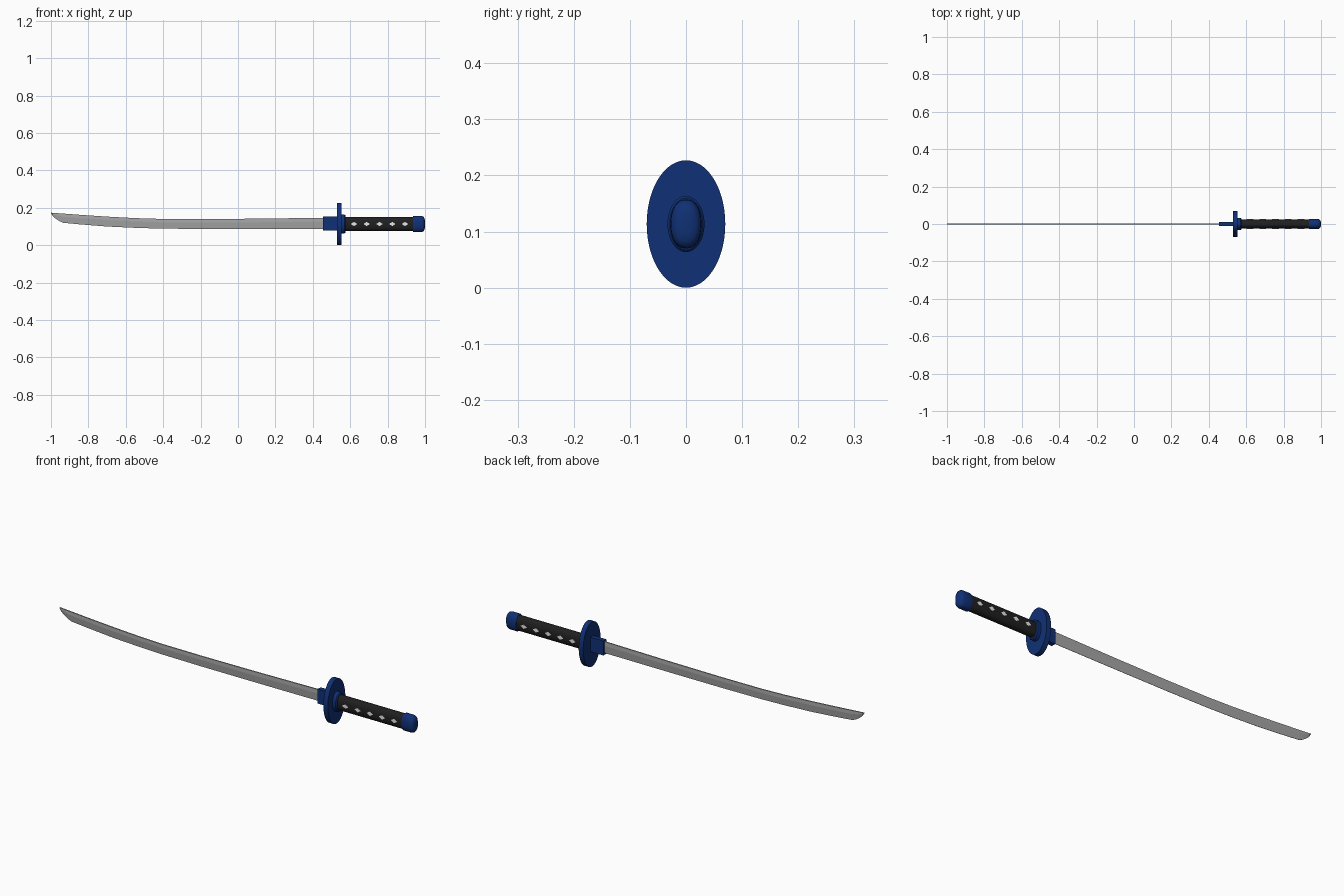
import bpy, bmesh, math

if "Cube" in bpy.data.objects:
    bpy.data.objects.remove(bpy.data.objects["Cube"])

ZC = 0.1135  # grip axis height


def material(name, rgb):
    m = bpy.data.materials.new(name)
    m.diffuse_color = (*rgb, 1)
    m.use_nodes = True
    m.node_tree.nodes["Principled BSDF"].inputs["Base Color"].default_value = m.diffuse_color
    return m


STEEL = material("steel grey", (0.38, 0.38, 0.38))
BLUE = material("deep blue", (0.005, 0.03, 0.18))
BLACK = material("wrap black", (0.014, 0.014, 0.014))
WHITE = material("inlay white", (0.85, 0.85, 0.85))


def loft(name, rings, mat, smooth=True):
    """Skin a list of equal-length vertex rings and cap both ends."""
    bm = bmesh.new()
    vr = [[bm.verts.new(p) for p in r] for r in rings]
    n = len(rings[0])
    for a, b in zip(vr, vr[1:]):
        for i in range(n):
            j = (i + 1) % n
            bm.faces.new((a[i], a[j], b[j], b[i]))
    bm.faces.new(vr[0])
    bm.faces.new(vr[-1])
    bmesh.ops.remove_doubles(bm, verts=bm.verts, dist=1e-6)
    bmesh.ops.recalc_face_normals(bm, faces=bm.faces)
    me = bpy.data.meshes.new(name)
    bm.to_mesh(me)
    bm.free()
    me.materials.append(mat)
    ob = bpy.data.objects.new(name, me)
    bpy.context.collection.objects.link(ob)
    if smooth:
        bpy.ops.object.select_all(action='DESELECT')
        ob.select_set(True)
        bpy.context.view_layer.objects.active = ob
        bpy.ops.object.shade_smooth_by_angle(angle=math.radians(35))
    return ob


def oval(x, ry, rz, power=2.0, zc=ZC, n=64):
    """Superellipse ring in the yz plane."""
    def s(v):
        return math.copysign(abs(v) ** (2 / power), v)
    ts = [2 * math.pi * i / n for i in range(n)]
    return [(x, ry * s(math.cos(t)), zc + rz * s(math.sin(t))) for t in ts]


def interp(pts, x):
    """Piecewise-linear lookup with the points sorted by x."""
    for (x0, z0), (x1, z1) in zip(pts, pts[1:]):
        if x <= x1:
            return z0 + (z1 - z0) * (x - x0) / (x1 - x0)
    return pts[-1][1]


# Blade: spine and cutting edge profiles, wedge section with a ridge
spine = [(-1, .174), (-.85, .163), (-.7, .153), (-.55, .145), (-.42, .141),
         (-.2, .14), (0.1, .142), (.48, .147)]
edge = [(-1, .172), (-.99, .155), (-.975, .142), (-.955, .129), (-.935, .12),
        (-.85, .112), (-.7, .1), (-.55, .093), (-.42, .089), (-.2, .087),
        (.1, .087), (.48, .088)]
rings = []
for x in sorted({p[0] for p in spine + edge}):
    t, b = interp(spine, x), interp(edge, x)
    r = b + 0.65 * (t - b)
    rings.append([(x, -.003, t), (x, -.004, r), (x, -.0006, b),
                  (x, .0006, b), (x, .004, r), (x, .003, t)])
loft("blade", rings, STEEL, smooth=False)

# Blade collar
loft("blade_collar", [[(x, -.012, .08), (x, .012, .08), (x, .012, .153), (x, -.012, .153)]
                      for x in (.455, .535)], BLUE, smooth=False)

# Guard disc and the grip collar behind it
loft("guard", [oval(x, .07, ZC, n=96) for x in (.528, .553)], BLUE)
loft("grip_collar", [oval(.55, .033, .05), oval(.57, .033, .05),
                     oval(.575, .029, .046)], BLUE)

# Grip
loft("grip", [oval(x, .0245, .038, 2.3) for x in (.57, .95)], BLACK)

# Pommel cap with a rounded end
cap = [(.935, .026, .041), (.94, .0275, .0435), (.975, .0275, .0435),
       (.985, .0265, .0425), (.992, .024, .039), (.997, .018, .031), (1.0, .009, .018)]
loft("pommel_cap", [oval(x, ry, rz, 2.3) for x, ry, rz in cap], BLUE)

# Diamond inlays along both sides of the grip
for side, label in ((-1, "front"), (1, "back")):
    for i in range(5):
        x = .62 + i * .0683
        loft(f"diamond_{label}_{i + 1}",
             [[(x - .018, y * side, ZC), (x, y * side, ZC - .011),
               (x + .018, y * side, ZC), (x, y * side, ZC + .011)]
              for y in (.023, .0255)], WHITE, smooth=False)
